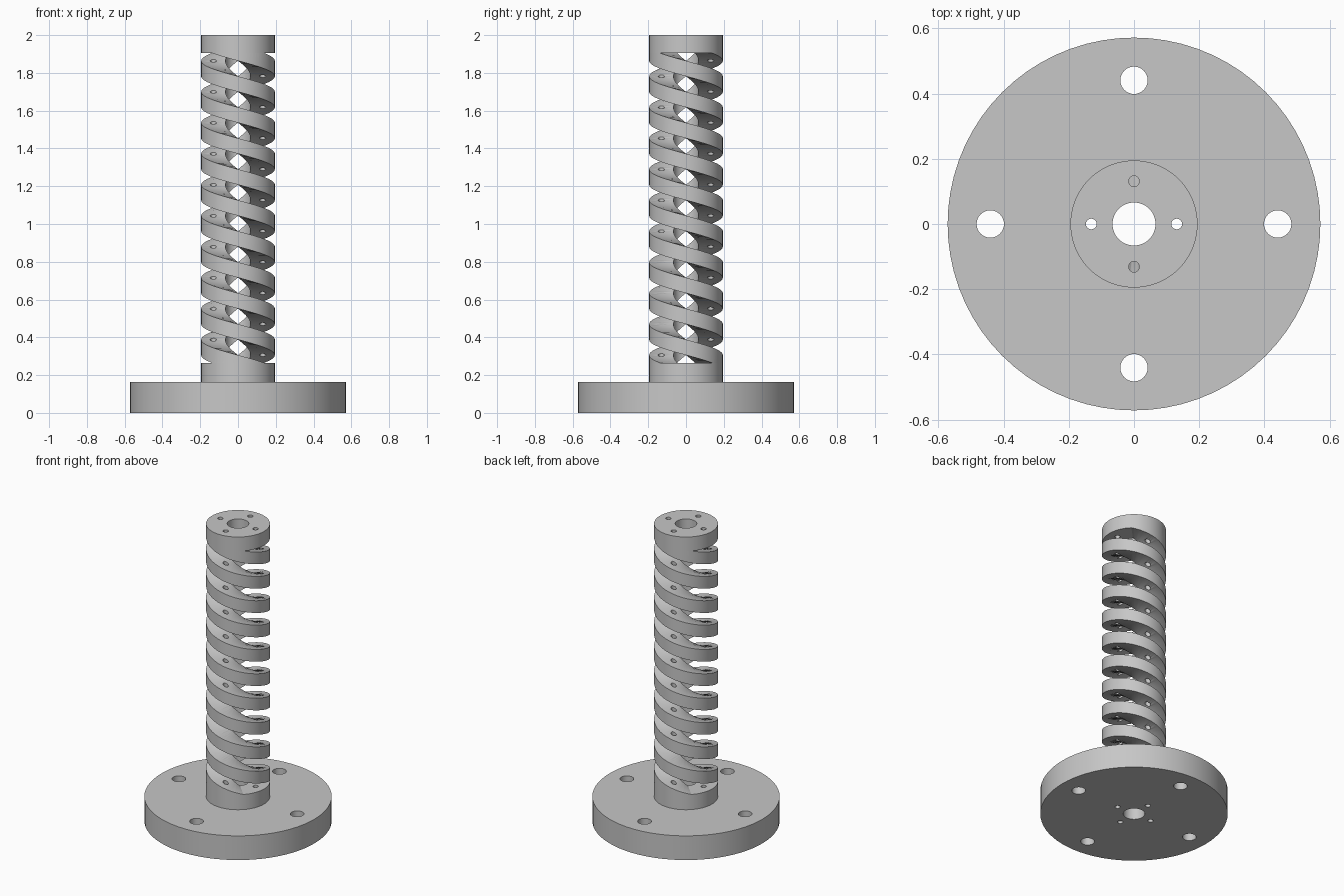
import bpy, bmesh, math
from math import pi, cos, sin, radians

cube = bpy.data.objects.get("Cube")
if cube:
    bpy.data.objects.remove(cube, do_unlink=True)

FLANGE_R, FLANGE_TOP = 0.572, 0.163
BORE_R, TUBE_R = 0.066, 0.195
Z0, Z1, TOP = 0.265, 1.905, 2.0     # slotted zone and overall height
TURNS = 5
PITCH = (Z1 - Z0) / TURNS
STEPS = 72                          # segments per turn

grey = bpy.data.materials.new("light_grey")
grey.use_nodes = True
grey.diffuse_color = (0.57, 0.57, 0.57, 1)
grey.node_tree.nodes["Principled BSDF"].inputs["Base Color"].default_value = (0.57, 0.57, 0.57, 1)


def make_object(name, bm):
    bmesh.ops.recalc_face_normals(bm, faces=bm.faces)
    mesh = bpy.data.meshes.new(name)
    bm.to_mesh(mesh)
    bm.free()
    obj = bpy.data.objects.new(name, mesh)
    bpy.context.collection.objects.link(obj)
    mesh.materials.append(grey)
    return obj


def add_rod(bm, r, z_low, z_high, x=0, y=0, sides=STEPS):
    made = bmesh.ops.create_cone(bm, cap_ends=True, segments=sides, radius1=r,
                                 radius2=r, depth=z_high - z_low)
    bmesh.ops.translate(bm, verts=made["verts"], vec=(x, y, (z_low + z_high) / 2))


def rod(name, r, z_low, z_high):
    bm = bmesh.new()
    add_rod(bm, r, z_low, z_high)
    return make_object(name, bm)


def hole_cutter(name, ring_r, hole_r, sides, bore=False):
    """Four rods on a ring, optionally with the central bore."""
    bm = bmesh.new()
    for i in range(4):
        a = i * pi / 2
        add_rod(bm, hole_r, -0.1, TOP + 0.1, ring_r * cos(a), ring_r * sin(a), sides)
    if bore:
        add_rod(bm, BORE_R, -0.1, TOP + 0.1)
    obj = make_object(name, bm)
    obj.hide_render = True
    return obj


def helix(name, start):
    """Left-handed band of rectangular section, trimmed flat at both ends."""
    bm = bmesh.new()
    half = PITCH / 8
    extra = STEPS // 6
    last = None
    for i in range(-extra, TURNS * STEPS + extra + 1):
        turn = i / STEPS
        a = start - turn * 2 * pi
        z = Z0 + turn * PITCH
        ring = [bm.verts.new((r * cos(a), r * sin(a), z + dz))
                for r, dz in ((BORE_R, -half), (TUBE_R, -half), (TUBE_R, half), (BORE_R, half))]
        if last:
            for j in range(4):
                k = (j + 1) % 4
                bm.faces.new((last[j], last[k], ring[k], ring[j]))
        else:
            bm.faces.new(ring)
        last = ring
    bm.faces.new(last)
    bmesh.ops.triangulate(bm, faces=bm.faces)
    for z, direction in ((Z0, -1), (Z1, 1)):
        bmesh.ops.bisect_plane(bm, geom=bm.verts[:] + bm.edges[:] + bm.faces[:],
                               plane_co=(0, 0, z), plane_no=(0, 0, direction), clear_outer=True)
        bmesh.ops.holes_fill(bm, edges=[e for e in bm.edges if e.is_boundary], sides=0)
    return make_object(name, bm)


def cut(obj, cutter):
    mod = obj.modifiers.new("holes", "BOOLEAN")
    mod.operation = "DIFFERENCE"
    mod.solver = "EXACT"
    mod.object = cutter
    bpy.context.view_layer.objects.active = obj
    bpy.ops.object.modifier_apply(modifier=mod.name)


# Flange, collars and the two interleaved spiral bands
flange = rod("base_flange", FLANGE_R, 0, FLANGE_TOP)
collars = [rod("lower_collar", TUBE_R, FLANGE_TOP, Z0), rod("upper_collar", TUBE_R, Z1, TOP)]
bands = [helix("spiral_band_front", -pi / 2), helix("spiral_band_back", pi / 2)]

# Bore, small rod holes and bolt holes
core_cutter = hole_cutter("core_cutter", 0.131, 0.0165, 20, bore=True)
rod_cutter = hole_cutter("rod_hole_cutter", 0.131, 0.0165, 20)
bolt_cutter = hole_cutter("bolt_hole_cutter", 0.441, 0.042, 32)
for part in [flange] + collars:
    cut(part, core_cutter)
for band in bands:
    cut(band, rod_cutter)
cut(flange, bolt_cutter)
for cutter in (core_cutter, rod_cutter, bolt_cutter):
    bpy.data.objects.remove(cutter, do_unlink=True)

# Smooth round walls, crisp rims
bpy.ops.object.select_all(action="DESELECT")
for part in [flange] + collars + bands:
    part.select_set(True)
bpy.context.view_layer.objects.active = flange
bpy.ops.object.shade_smooth_by_angle(angle=radians(30))
